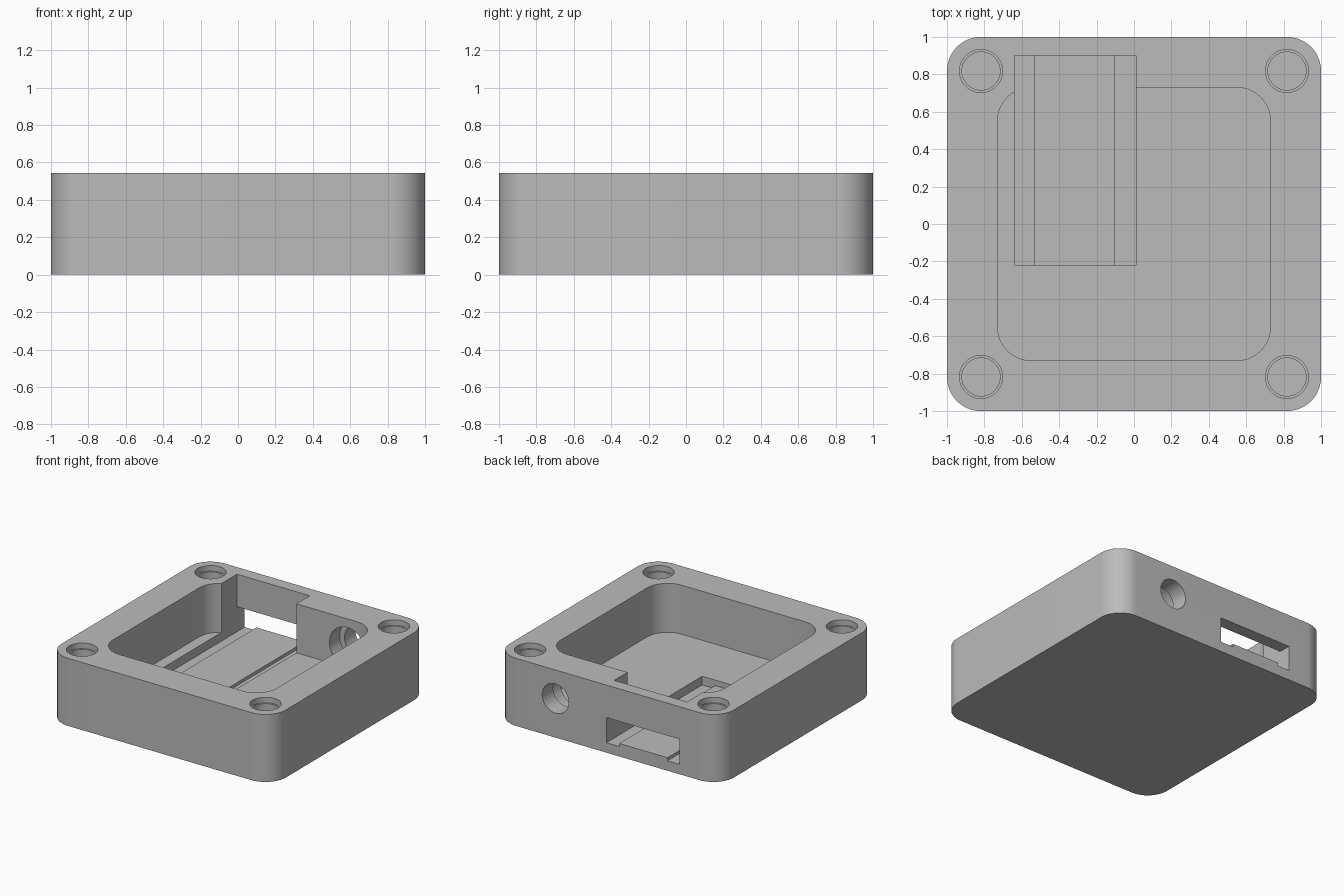
import bpy, bmesh, math
from mathutils import Matrix, Vector

old = bpy.data.objects.get("Cube")
if old:
    bpy.data.objects.remove(old, do_unlink=True)

HEIGHT = 0.545
FLOOR = 0.15        # cavity floor
PLATEAU = 0.105     # raised bed of the board tray
GROOVE = 0.08       # pin grooves either side of the bed
OVER = 0.8          # cutter tops, well above the rim

grey = bpy.data.materials.new("plain_grey")
grey.use_nodes = True
grey.diffuse_color = (0.5, 0.5, 0.5, 1)
grey.node_tree.nodes["Principled BSDF"].inputs["Base Color"].default_value = (0.5, 0.5, 0.5, 1)


def finish(name, bm):
    bmesh.ops.recalc_face_normals(bm, faces=bm.faces[:])
    mesh = bpy.data.meshes.new(name)
    bm.to_mesh(mesh)
    bm.free()
    mesh.materials.append(grey)
    obj = bpy.data.objects.new(name, mesh)
    bpy.context.collection.objects.link(obj)
    return obj


def rounded_block(name, half, radius, z0, z1, steps=16):
    """Square prism with rounded vertical corners."""
    bm = bmesh.new()
    ring = []
    for corner in range(4):
        mid = math.radians(45 + 90 * corner)
        cx = math.copysign(half - radius, math.cos(mid))
        cy = math.copysign(half - radius, math.sin(mid))
        for i in range(steps + 1):
            a = math.radians(90 * (corner + i / steps))
            ring.append(bm.verts.new((cx + radius * math.cos(a), cy + radius * math.sin(a), z0)))
    base = bm.faces.new(ring)
    top = bmesh.ops.extrude_face_region(bm, geom=[base])["geom"]
    bmesh.ops.translate(bm, vec=(0, 0, z1 - z0),
                        verts=[v for v in top if isinstance(v, bmesh.types.BMVert)])
    return finish(name, bm)


def block(name, x0, x1, y0, y1, z0, z1):
    bm = bmesh.new()
    size = Matrix.Diagonal((x1 - x0, y1 - y0, z1 - z0, 1))
    centre = Matrix.Translation(((x0 + x1) / 2, (y0 + y1) / 2, (z0 + z1) / 2))
    bmesh.ops.create_cube(bm, size=1, matrix=centre @ size)
    return finish(name, bm)


def rod(name, radius, start, end):
    start, end = Vector(start), Vector(end)
    axis = end - start
    turn = axis.to_track_quat('Z', 'Y').to_matrix().to_4x4()
    bm = bmesh.new()
    bmesh.ops.create_cone(bm, cap_ends=True, segments=48, radius1=radius, radius2=radius,
                          depth=axis.length, matrix=Matrix.Translation((start + end) / 2) @ turn)
    return finish(name, bm)


# Outer body
case = rounded_block("enclosure_base", 1.0, 0.182, 0, HEIGHT)

# Main cavity, board tray with its grooves, and the port slot
x0, x1, y0 = -0.64, 0.01, -0.22
cutters = [
    rounded_block("cavity_cutter", 0.73, 0.182, FLOOR, OVER),
    block("tray_cutter", x0, x1, y0, 0.9, PLATEAU, OVER),
    block("port_cutter", x0, x1, 0.8, 1.1, PLATEAU, 0.283),
    block("groove_cutter", x0, -0.535, y0, 1.1, GROOVE, 0.2),
    block("groove_cutter", -0.105, x1, y0, 1.1, GROOVE, 0.2),
]

# Cable hole with a wider recess on the inside
cutters += [
    rod("cable_hole_cutter", 0.118, (0.465, 0.6, 0.315), (0.465, 1.1, 0.315)),
    rod("cable_recess_cutter", 0.16, (0.465, 0.6, 0.315), (0.465, 0.86, 0.315)),
]

# Stepped round pockets in the four corners
for x in (-0.818, 0.818):
    for y in (-0.818, 0.818):
        for radius, depth in ((0.115, 0.045), (0.102, 0.136)):
            cutters.append(rod("corner_pocket_cutter", radius, (x, y, HEIGHT - depth), (x, y, OVER)))

# Carve the body, then discard the cutters
bpy.ops.object.select_all(action='DESELECT')
bpy.context.view_layer.objects.active = case
case.select_set(True)
for cutter in cutters:
    cutter.hide_render = True
    cut = case.modifiers.new(cutter.name, 'BOOLEAN')
    cut.operation = 'DIFFERENCE'
    cut.solver = 'EXACT'
    cut.object = cutter
    bpy.ops.object.modifier_apply(modifier=cut.name)
    bpy.data.objects.remove(cutter, do_unlink=True)

bpy.ops.object.shade_smooth_by_angle(angle=math.radians(30))
